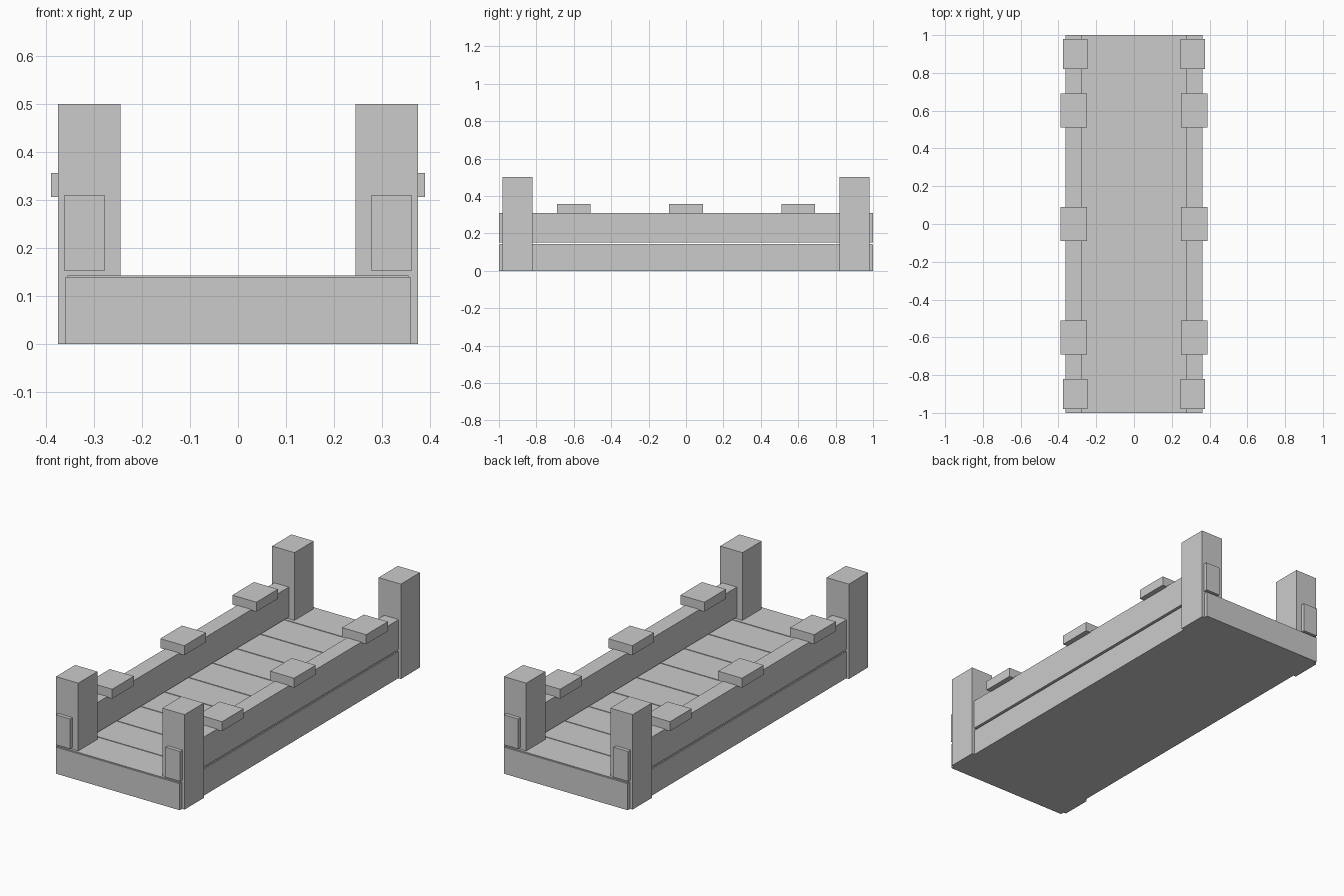
import bpy

if "Cube" in bpy.data.objects:
    bpy.data.objects.remove(bpy.data.objects["Cube"])


def box(name, x, y, z):
    """Axis-aligned box from (min, max) ranges."""
    bpy.ops.mesh.primitive_cube_add(
        size=1, location=[(a + b) / 2 for a, b in (x, y, z)])
    ob = bpy.context.object
    ob.name = name
    ob.scale = [b - a for a, b in (x, y, z)]
    bpy.ops.object.transform_apply(location=False, rotation=False, scale=True)
    return ob


def span(centre, width):
    return (centre - width / 2, centre + width / 2)


# Solid lower frame
box("base", (-0.36, 0.36), (-1, 1), (0, 0.14))

# Thin floor planks with narrow gaps
PLANKS = 10
pitch = 1.994 / PLANKS
for i in range(PLANKS):
    y = (i - (PLANKS - 1) / 2) * pitch
    box("floor_plank", (-0.355, 0.355), span(y, pitch - 0.008), (0.13, 0.143))

for side, label in ((-1, "left"), (1, "right")):
    # Upper side rail
    box(label + "_rail", span(side * 0.32, 0.084), (-1, 1), (0.152, 0.31))
    # Corner posts
    for end in (-1, 1):
        box(label + "_post", span(side * 0.31, 0.13),
            span(end * 0.9, 0.16), (0, 0.5))
    # Blocks resting on the rail
    for y in (-0.6, 0, 0.6):
        box(label + "_rail_block", span(side * 0.32, 0.14),
            span(y, 0.18), (0.306, 0.356))
